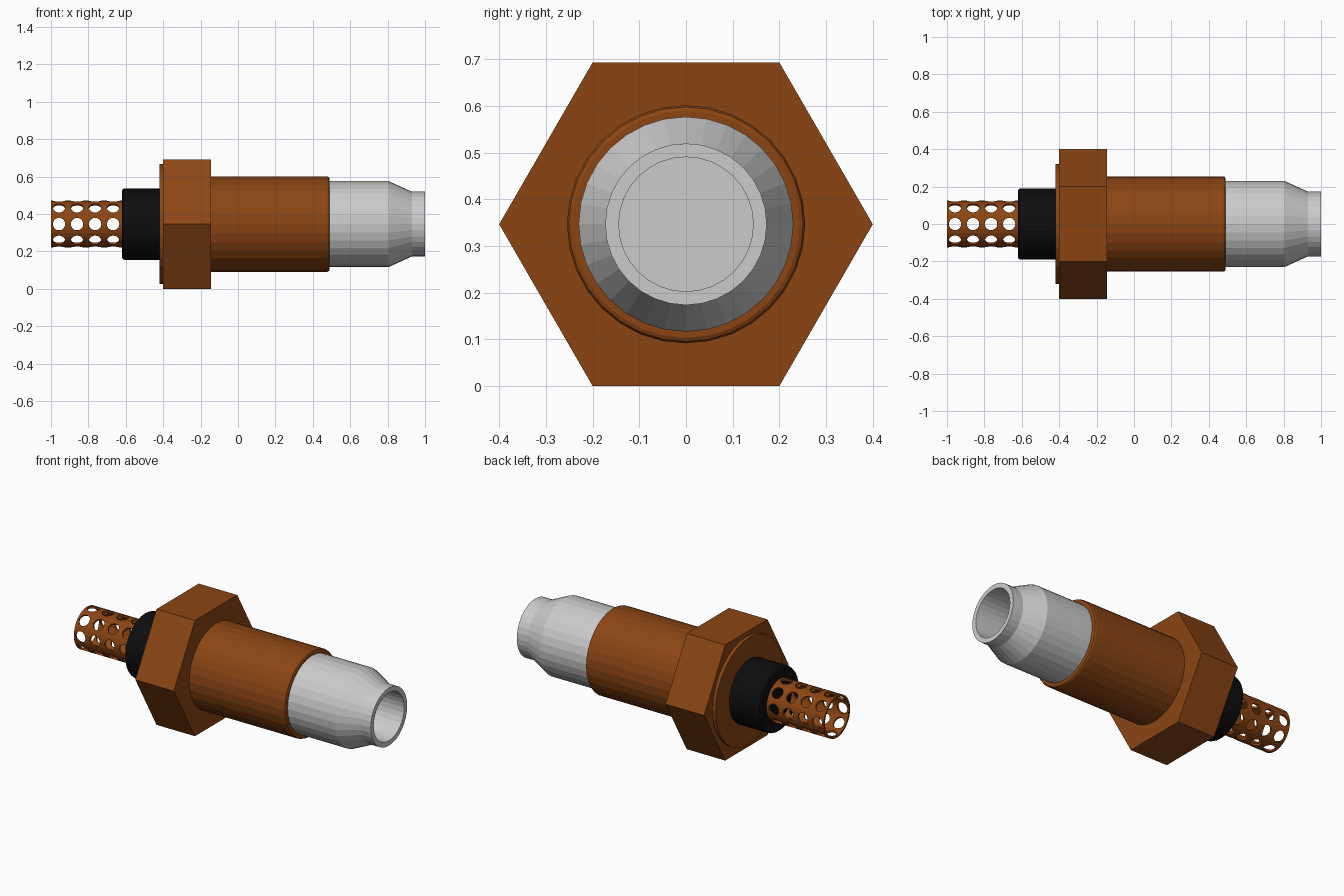
import bpy, bmesh, math
from mathutils import Matrix, Vector

if "Cube" in bpy.data.objects:
    bpy.data.objects.remove(bpy.data.objects["Cube"])

ZC = 0.3465  # height of the long axis


def material(name, rgb):
    m = bpy.data.materials.new(name)
    m.diffuse_color = (*rgb, 1)
    m.use_nodes = True
    m.node_tree.nodes["Principled BSDF"].inputs["Base Color"].default_value = m.diffuse_color
    return m


copper = material("copper_brown", (0.26, 0.06, 0.007))
black = material("black", (0.004, 0.004, 0.004))


def finish(name, bm, mat=None):
    me = bpy.data.meshes.new(name)
    bm.to_mesh(me)
    bm.free()
    ob = bpy.data.objects.new(name, me)
    ob.location.z = ZC
    bpy.context.collection.objects.link(ob)
    if mat:
        me.materials.append(mat)
    return ob


def lathe(name, profile, mat=None, sides=32, closed=False):
    """Spin (x, radius) points around the x axis."""
    bm = bmesh.new()
    vs = [bm.verts.new((x, r, 0)) for x, r in profile]
    es = [bm.edges.new(p) for p in zip(vs, vs[1:])]
    if closed:
        es.append(bm.edges.new((vs[-1], vs[0])))
    bmesh.ops.spin(bm, geom=vs + es, cent=(0, 0, 0), axis=(1, 0, 0),
                   angle=math.tau, steps=sides, use_merge=False)
    bmesh.ops.remove_doubles(bm, verts=bm.verts, dist=1e-5)
    bmesh.ops.recalc_face_normals(bm, faces=bm.faces)
    return finish(name, bm, mat)


# Hex nut with a thin round washer face
lathe("hex_nut", [(-0.4, 0), (-0.4, 0.4), (-0.145, 0.4), (-0.145, 0)], copper, 6)
lathe("washer_face", [(-0.42, 0), (-0.42, 0.32), (-0.39, 0.32), (-0.39, 0)], copper)

# Main barrel with a rounded end
lathe("barrel", [(-0.15, 0), (-0.15, 0.255), (0.478, 0.255), (0.486, 0.251),
                 (0.49, 0.243), (0.49, 0)], copper)

# Grey tapered sleeve with an open bore
lathe("sleeve", [(0.48, 0), (0.48, 0.23), (0.805, 0.23), (0.93, 0.173), (1.0, 0.173),
                 (1.0, 0.144), (0.5, 0.144), (0.5, 0)])

# Black collar with rounded end
lathe("collar", [(-0.62, 0), (-0.62, 0.178), (-0.616, 0.187), (-0.607, 0.191),
                 (-0.41, 0.191), (-0.41, 0)], black)

# Perforated tip tube
tube = lathe("perforated_tube", [(-1.0, 0.125), (-0.61, 0.125), (-0.61, 0.113),
                                 (-1.0, 0.113)], copper, closed=True)

# Hole cutters: four rows of eight
bm = bmesh.new()
for i in range(4):
    for k in range(8):
        mat = (Matrix.Rotation(k * math.pi / 4, 4, 'X')
               @ Matrix.Translation(Vector((-0.957 + i * 0.0965, 0, 0.13))))
        bmesh.ops.create_cone(bm, cap_ends=True, segments=20, radius1=0.033,
                              radius2=0.033, depth=0.07, matrix=mat)
cutter = finish("hole_cutter", bm)
cutter.hide_render = True
cutter.hide_set(True)
cut = tube.modifiers.new("holes", 'BOOLEAN')
cut.operation = 'DIFFERENCE'
cut.solver = 'EXACT'
cut.object = cutter
